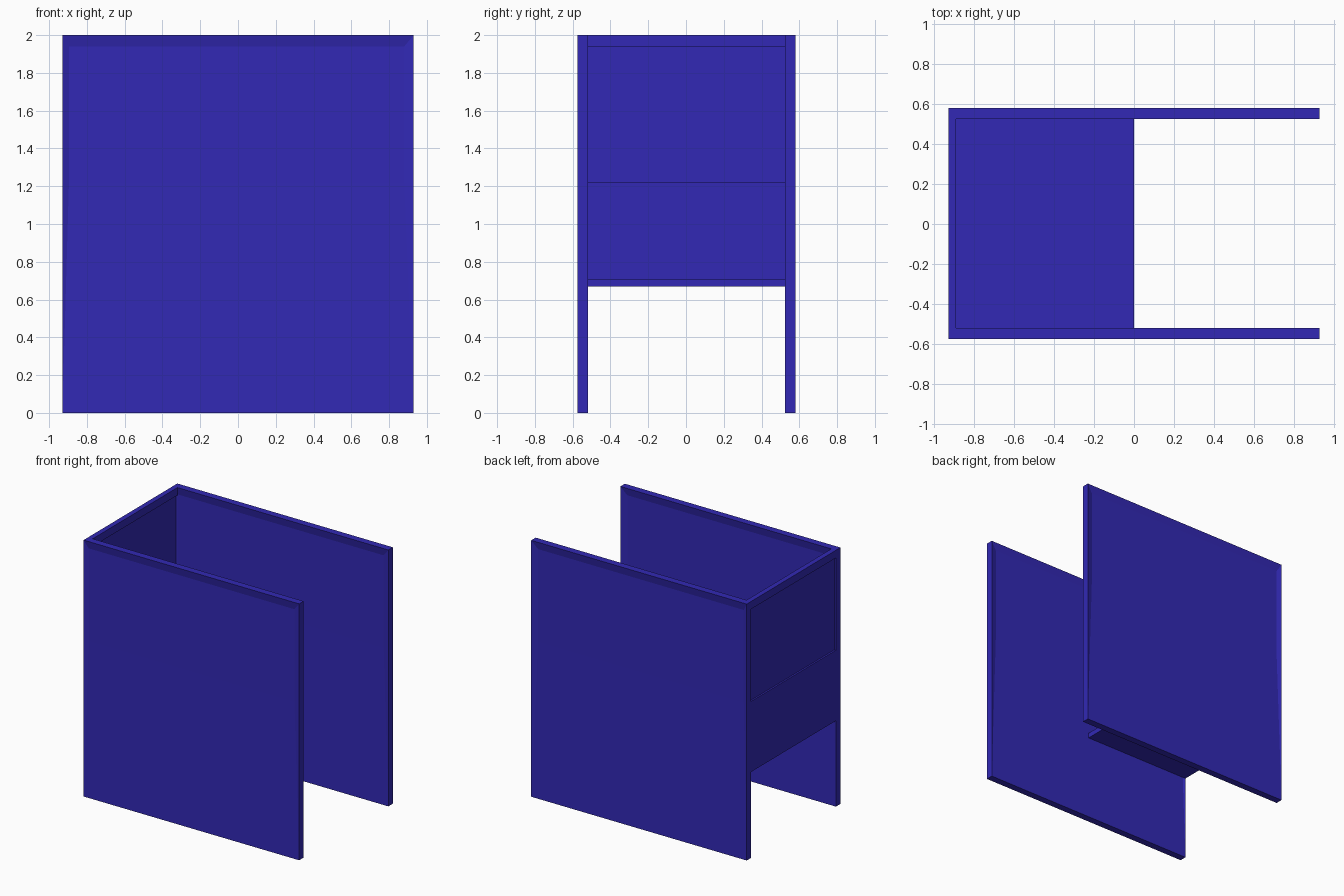
import bpy, bmesh

if "Cube" in bpy.data.objects:
    bpy.data.objects.remove(bpy.data.objects["Cube"])

blue = bpy.data.materials.new("blue")
blue.diffuse_color = (0.032, 0.022, 0.46, 1)
blue.use_nodes = True
blue.node_tree.nodes["Principled BSDF"].inputs["Base Color"].default_value = blue.diffuse_color
DEPTH = 0.013


def finish(bm, name):
    bmesh.ops.recalc_face_normals(bm, faces=bm.faces)
    mesh = bpy.data.meshes.new(name)
    bm.to_mesh(mesh)
    bm.free()
    mesh.materials.append(blue)
    obj = bpy.data.objects.new(name, mesh)
    bpy.context.collection.objects.link(obj)
    return obj


def box(lo, hi):
    bm = bmesh.new()
    bmesh.ops.create_cube(bm, size=1)
    for v in bm.verts:
        v.co = [hi[i] if v.co[i] > 0 else lo[i] for i in range(3)]
    return bm


def recess(bm, face, x0, x1, z0, z1):
    # Inset one broad face to a given rectangle and sink it
    normal = face.normal.copy()
    bmesh.ops.inset_region(bm, faces=[face], thickness=0.01)
    mid = face.calc_center_median()
    for v in face.verts:
        v.co.x = x1 if v.co.x > mid.x else x0
        v.co.z = z1 if v.co.z > mid.z else z0
        v.co -= normal * DEPTH


# Tall side panels, recessed inside and outside
for name, y0, y1 in (("front_side_panel", -0.575, -0.52),
                     ("rear_side_panel", 0.525, 0.58)):
    bm = box((-0.93, y0, 0), (0.93, y1, 2))
    bm.normal_update()
    for f in [f for f in bm.faces if abs(f.normal.y) > 0.9]:
        recess(bm, f, -0.895, 0.88, 1.22, 1.94)
    finish(bm, name)

# Back panel and desk top: one profile carried between the side panels
d = DEPTH
profile = [(-0.93, 0.67), (0, 0.67), (0, 0.71), (-0.89, 0.71),
           (-0.89, 1.22), (-0.89 - d, 1.22), (-0.89 - d, 1.94), (-0.89, 1.94),
           (-0.89, 2), (-0.93, 2), (-0.93, 1.94), (-0.93 + d, 1.94),
           (-0.93 + d, 1.22), (-0.93, 1.22)]
bm = bmesh.new()
face = bm.faces.new([bm.verts.new((x, -0.52, z)) for x, z in profile])
out = bmesh.ops.extrude_face_region(bm, geom=[face])
for v in out["geom"]:
    if isinstance(v, bmesh.types.BMVert):
        v.co.y = 0.525
finish(bm, "desk_and_back_panel")
